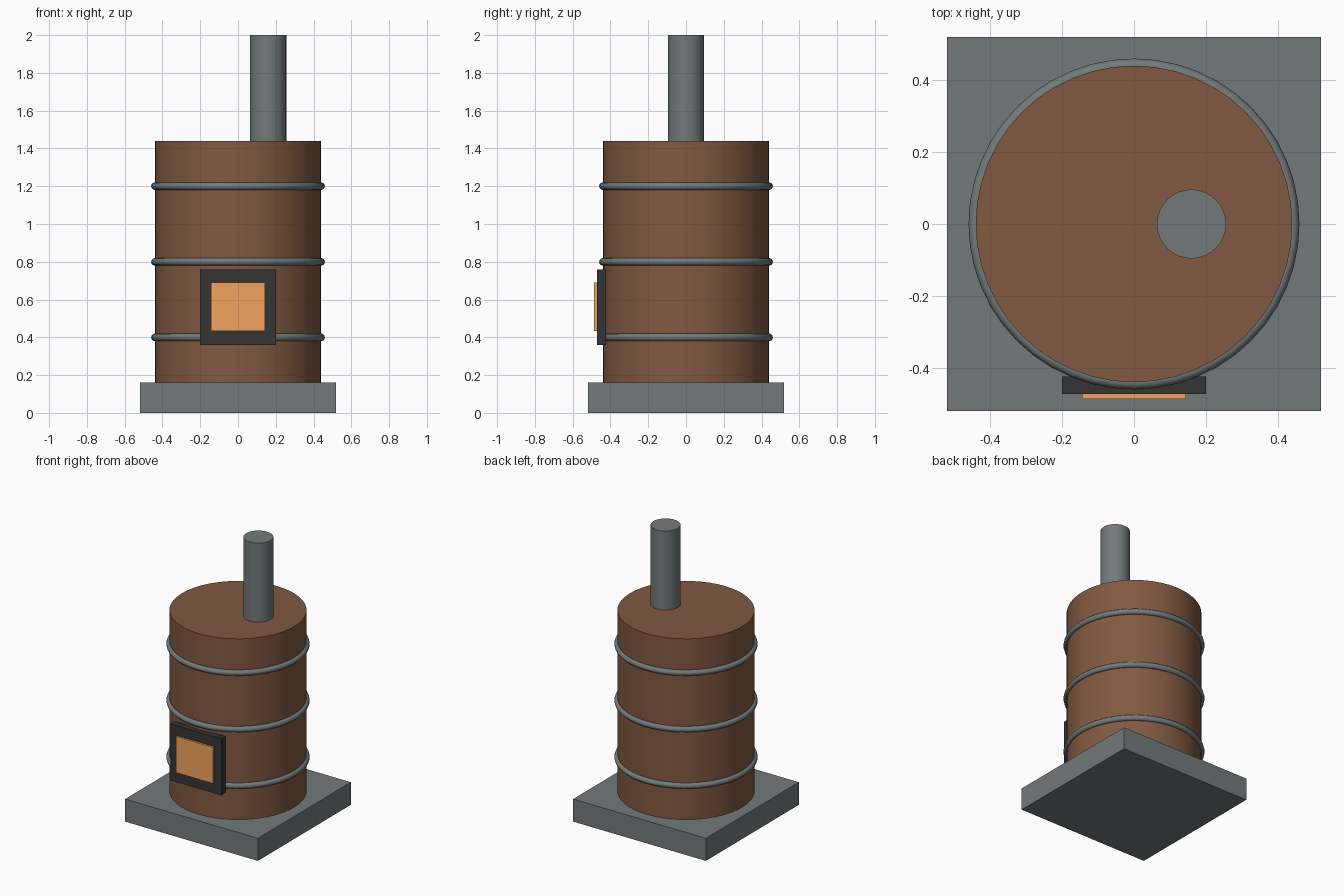
import bpy
import math

if "Cube" in bpy.data.objects:
    bpy.data.objects.remove(bpy.data.objects["Cube"])


def material(name, color):
    m = bpy.data.materials.new(name)
    m.diffuse_color = (*color, 1)
    m.use_nodes = True
    m.node_tree.nodes["Principled BSDF"].inputs["Base Color"].default_value = m.diffuse_color
    return m


IRON = material("iron", (0.17, 0.195, 0.195))
RUST = material("rust", (0.22, 0.10, 0.053))
BLACK = material("black_iron", (0.035, 0.035, 0.035))
GLOW = material("glow", (0.90, 0.37, 0.11))


def finish(name, mat):
    ob = bpy.context.object
    ob.name = name
    ob.data.materials.append(mat)
    bpy.ops.object.shade_smooth_by_angle(angle=math.radians(35))
    return ob


def box(name, lo, hi, mat):
    center = [(a + b) / 2 for a, b in zip(lo, hi)]
    bpy.ops.mesh.primitive_cube_add(size=1, location=center)
    bpy.context.object.scale = [b - a for a, b in zip(lo, hi)]
    bpy.ops.object.transform_apply(location=False, rotation=False, scale=True)
    return finish(name, mat)


def cylinder(name, x, radius, z0, z1, sides, mat):
    bpy.ops.mesh.primitive_cylinder_add(vertices=sides, radius=radius, depth=z1 - z0,
                                        location=(x, 0, (z0 + z1) / 2))
    return finish(name, mat)


# Base slab, boiler drum and chimney
box("base", (-0.52, -0.52, 0), (0.52, 0.52, 0.16), IRON)
cylinder("boiler", 0, 0.44, 0.16, 1.44, 48, RUST)
cylinder("chimney", 0.16, 0.096, 1.44, 2.0, 32, IRON)

# Hoops around the drum
for i, z in enumerate((0.4, 0.8, 1.2)):
    bpy.ops.mesh.primitive_torus_add(major_radius=0.44, minor_radius=0.02, major_segments=48,
                                     minor_segments=12, location=(0, 0, z))
    finish(f"hoop_{i + 1}", IRON)

# Firebox door with glowing window
box("door_frame", (-0.2, -0.472, 0.36), (0.2, -0.424, 0.76), BLACK)
box("door_window", (-0.144, -0.486, 0.434), (0.144, -0.462, 0.69), GLOW)
